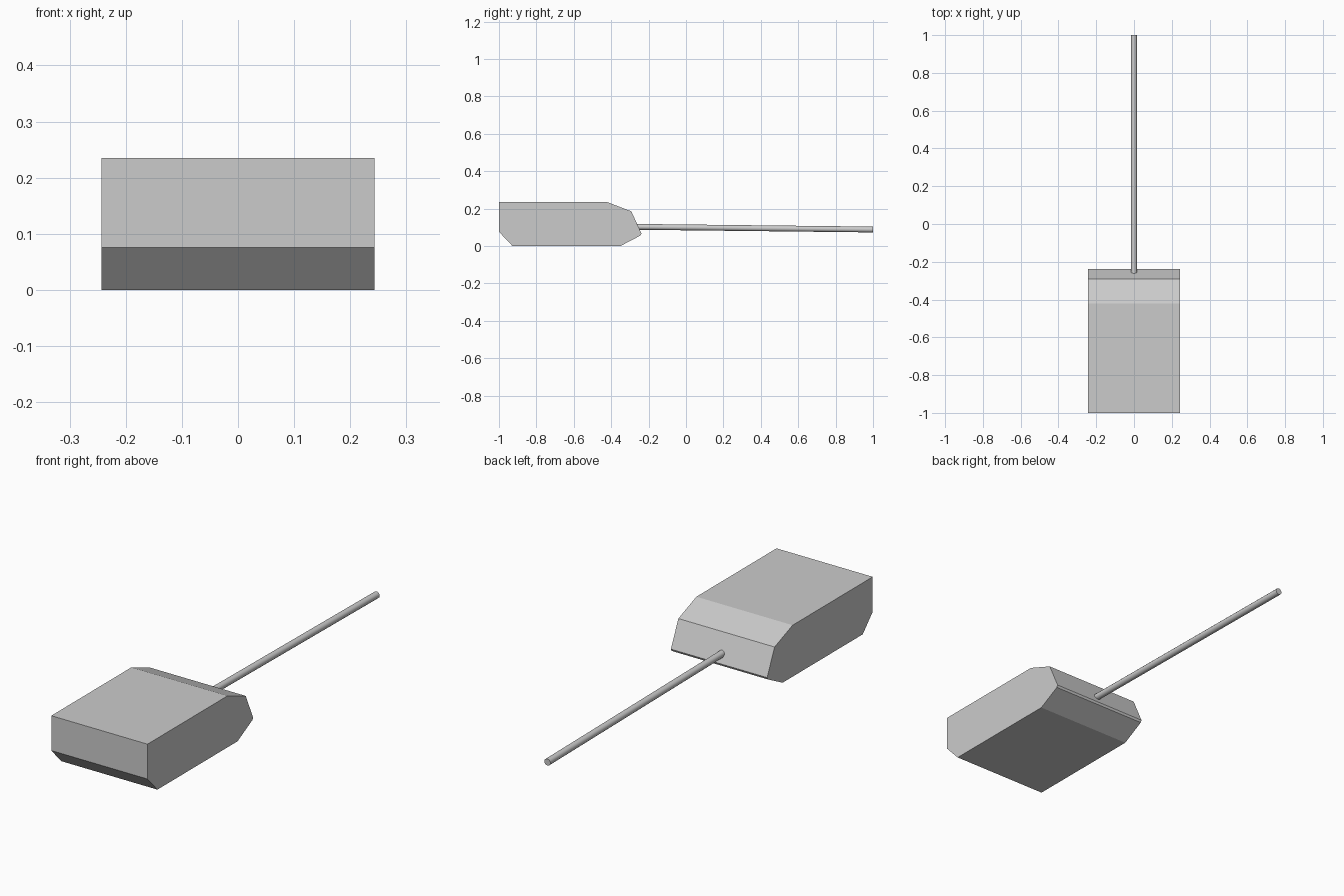
import bpy, bmesh
from mathutils import Vector

if "Cube" in bpy.data.objects:
    bpy.data.objects.remove(bpy.data.objects["Cube"])

# Turret body: side profile (y, z) extruded across x
HALF_W = 0.243
profile = [(-1, 0.076), (-0.928, 0), (-0.35, 0), (-0.243, 0.056), (-0.238, 0.066),
           (-0.292, 0.185), (-0.422, 0.235), (-1, 0.235)]
bm = bmesh.new()
face = bm.faces.new([bm.verts.new((-HALF_W, y, z)) for y, z in profile])
side = bmesh.ops.extrude_face_region(bm, geom=[face])
moved = [g for g in side["geom"] if isinstance(g, bmesh.types.BMVert)]
bmesh.ops.translate(bm, verts=moved, vec=(2 * HALF_W, 0, 0))
bmesh.ops.recalc_face_normals(bm, faces=bm.faces)
mesh = bpy.data.meshes.new("turret_body")
bm.to_mesh(mesh)
bm.free()
bpy.context.collection.objects.link(bpy.data.objects.new("turret_body", mesh))

# Gun barrel: slightly drooping rod, rooted inside the sloped front plate
start, end = Vector((0, -0.29, 0.1025)), Vector((0, 1, 0.088))
axis = end - start
bpy.ops.mesh.primitive_cylinder_add(vertices=12, radius=0.0155, depth=axis.length,
                                    location=(start + end) / 2,
                                    rotation=axis.to_track_quat('Z', 'Y').to_euler())
barrel = bpy.context.object
barrel.name = "gun_barrel"
bpy.ops.object.shade_smooth_by_angle()
